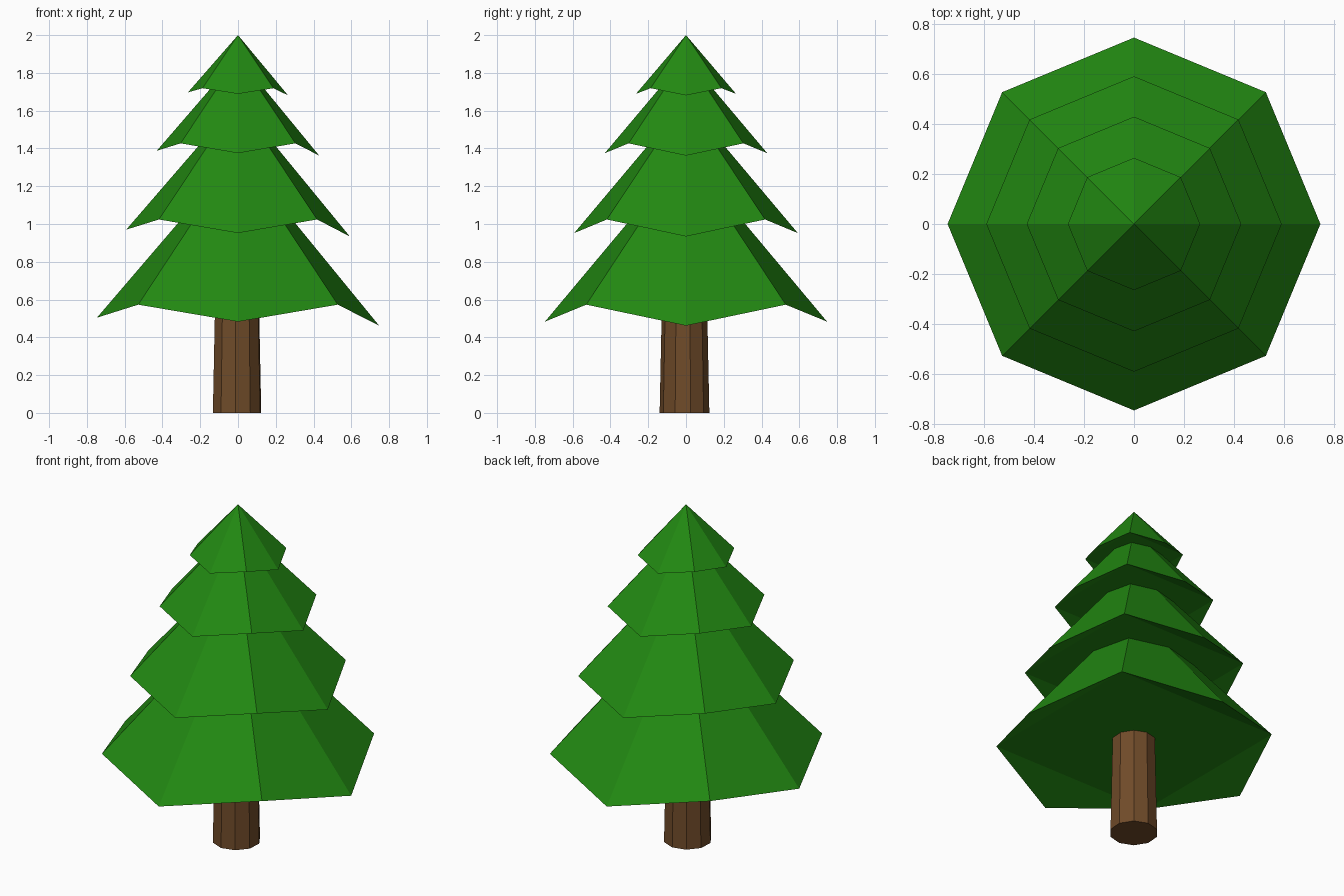
import bpy, bmesh
from math import sin, cos, pi, radians

if "Cube" in bpy.data.objects:
    bpy.data.objects.remove(bpy.data.objects["Cube"])


def material(name, color):
    m = bpy.data.materials.new(name)
    m.diffuse_color = color
    m.use_nodes = True
    m.node_tree.nodes["Principled BSDF"].inputs["Base Color"].default_value = m.diffuse_color
    return m


def finish(name, bm, mat):
    bmesh.ops.recalc_face_normals(bm, faces=bm.faces)
    mesh = bpy.data.meshes.new(name)
    bm.to_mesh(mesh)
    bm.free()
    mesh.materials.append(mat)
    obj = bpy.data.objects.new(name, mesh)
    bpy.context.collection.objects.link(obj)
    return obj


green = material("needles", (0.016, 0.25, 0.006, 1))
brown = material("bark", (0.16, 0.07, 0.022, 1))


# Foliage tier: eight-sided cone with drooping points and a slightly tilted rim
def tier(name, r, z_point, z_corner, tilt, apex):
    bm = bmesh.new()
    top = bm.verts.new((0, 0, apex))
    rim = []
    for i in range(8):
        a = i * pi / 4
        z = z_corner if i % 2 else z_point - tilt * cos(a)
        rim.append(bm.verts.new((r * cos(a), r * sin(a), z)))
    for i in range(8):
        bm.faces.new((rim[i], rim[(i + 1) % 8], top))
    # underside: flat square with four drooping flaps
    bm.faces.new(rim[1::2])
    for i in range(0, 8, 2):
        bm.faces.new((rim[i - 1], rim[i], rim[i + 1]))
    return finish(name, bm, green)


tiers = [
    (0.747, 0.483, 0.573, 0.021, 1.375),
    (0.592, 0.952, 1.024, 0.018, 1.655),
    (0.430, 1.375, 1.427, 0.013, 1.885),
    (0.265, 1.689, 1.719, 0.008, 2.0),
]
for n, t in enumerate(tiers, 1):
    tier(f"foliage_tier_{n}", *t)

# Trunk: ten-sided, slightly tapered, a touch off centre
bm = bmesh.new()
rings = []
for z, r in ((0, 0.132), (0.62, 0.119)):
    rings.append([bm.verts.new((-0.005 + r * cos(radians(-94 + 36 * i)),
                                -0.008 + r * sin(radians(-94 + 36 * i)), z))
                  for i in range(10)])
low, high = rings
for i in range(10):
    j = (i + 1) % 10
    bm.faces.new((low[i], low[j], high[j], high[i]))
bm.faces.new(low)
bm.faces.new(high)
finish("trunk", bm, brown)
